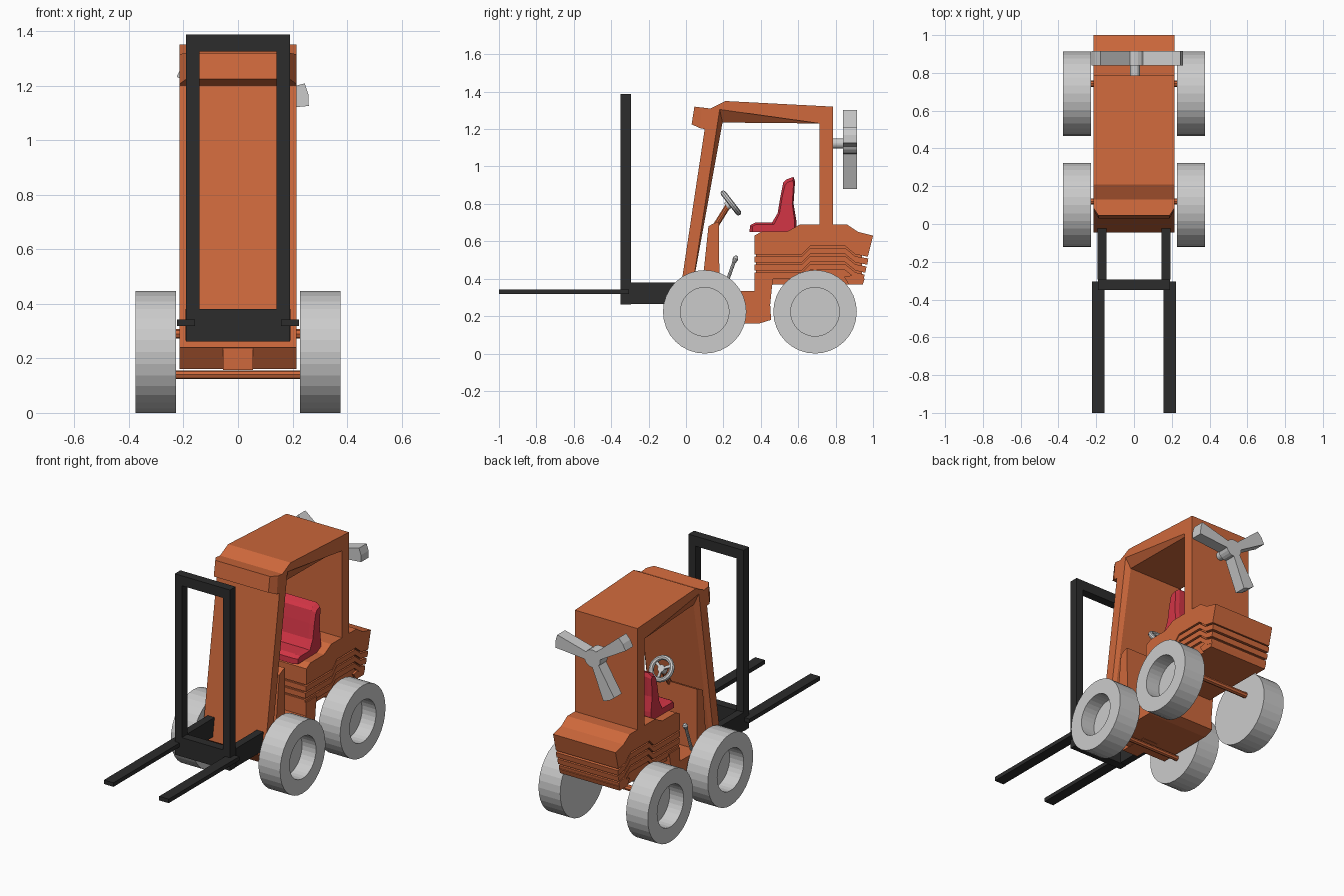
import bpy, bmesh, math
from mathutils import Matrix, Vector

if "Cube" in bpy.data.objects:
    bpy.data.objects.remove(bpy.data.objects["Cube"])


def material(name, rgb):
    m = bpy.data.materials.new(name)
    m.diffuse_color = (*rgb, 1)
    m.use_nodes = True
    m.node_tree.nodes["Principled BSDF"].inputs["Base Color"].default_value = m.diffuse_color
    return m


ORANGE = material("orange_paint", (0.62, 0.14, 0.045))
BLACK = material("black_steel", (0.025, 0.025, 0.025))
RED = material("red_vinyl", (0.65, 0.035, 0.06))


def finish(name, bm, mat=None):
    bmesh.ops.remove_doubles(bm, verts=bm.verts, dist=1e-5)
    bmesh.ops.recalc_face_normals(bm, faces=bm.faces)
    me = bpy.data.meshes.new(name)
    bm.to_mesh(me)
    bm.free()
    ob = bpy.data.objects.new(name, me)
    bpy.context.collection.objects.link(ob)
    if mat:
        me.materials.append(mat)
    return ob


def loft(name, stations, mat=None):
    """Skin through (x, [(y, z), ...]) side profiles and cap both ends."""
    bm = bmesh.new()
    rings = [[bm.verts.new((x, y, z)) for y, z in prof] for x, prof in stations]
    n = len(rings[0])
    for a, b in zip(rings, rings[1:]):
        for i in range(n):
            j = (i + 1) % n
            bm.faces.new((a[i], a[j], b[j], b[i]))
    bm.faces.new(rings[0])
    bm.faces.new(rings[-1])
    return finish(name, bm, mat)


def slab(name, half, prof, mat=None):
    return loft(name, [(-half, prof), (half, prof)], mat)


def box(name, lo, hi, mat=None):
    (x0, y0, z0), (x1, y1, z1) = lo, hi
    prof = [(y0, z0), (y1, z0), (y1, z1), (y0, z1)]
    return loft(name, [(x0, prof), (x1, prof)], mat)


def lathe(name, prof, matrix, n=32, mat=None):
    """Revolve (radius, height) points about local z."""
    bm = bmesh.new()
    rings = []
    for r, h in prof:
        rings.append([bm.verts.new((r * math.cos(2 * math.pi * i / n),
                                    r * math.sin(2 * math.pi * i / n), h))
                      for i in range(n if r else 1)])
    for a, b in zip(rings, rings[1:]):
        for i in range(n):
            j = (i + 1) % n
            f = [a[i % len(a)], a[j % len(a)], b[j % len(b)], b[i % len(b)]]
            bm.faces.new(list(dict.fromkeys(f)))
    bm.transform(matrix)
    return finish(name, bm, mat)


def rod(name, a, b, r, n=12, mat=None):
    a, b = Vector(a), Vector(b)
    d = b - a
    m = Matrix.Translation(a) @ d.to_track_quat('Z', 'Y').to_matrix().to_4x4()
    return lathe(name, [(0, 0), (r, 0), (r, d.length), (0, d.length)], m, n, mat)


# Wheels (dished on the outside) and axles
for s, side in ((1, "right"), (-1, "left")):
    for y, end in ((0.10, "front"), (0.69, "rear")):
        m = Matrix.Translation((0, y, 0.223)) @ Matrix.Rotation(s * math.pi / 2, 4, 'Y')
        lathe(f"{end}_{side}_wheel",
              [(0, .227), (.223, .227), (.223, .376), (.13, .376), (.13, .28), (0, .28)], m)
rod("front_axle", (-.26, .12, .14), (.26, .12, .14), .016, 8, ORANGE)
rod("rear_axle", (-.26, .743, .29), (.26, .743, .29), .018, 8, ORANGE)

# Cab shell: front panel, visor, roof and rear panel
edge = [(-.045, .24), (.10, 1.20), (.075, 1.205), (.085, 1.315), (.13, 1.31), (.21, 1.35),
        (.785, 1.32), (.785, .66), (.715, .66), (.715, 1.23), (.18, 1.305), (.025, .30), (.02, .24)]
mid = list(edge)
mid[2:4] = [(.03, 1.225), (.045, 1.32)]
mid[10] = (.195, 1.235)
loft("cab_shell", [(-.215, edge), (-.188, mid), (.188, mid), (.215, edge)], ORANGE)

# Chassis with floor and step up to the engine
slab("chassis", .214, [(-.04, .245), (-.02, .33), (.365, .335), (.365, .42), (.47, .42), (.46, .36),
                       (.45, .26), (.455, .18), (.39, .16), (.02, .16)], ORANGE)
box("gearbox", (-.055, -.035, .158), (.055, .15, .25), ORANGE)


# Engine cover: hood, inset core and ribbed layers that rise over the rear wheels
def wave(z, back):
    return [(.365, z), (.62, z), (.665, z + .045), (.85, z + .045), (.905, z), (back, z - .012)]


slab("hood", .215, [(.365, .63), (.405, .652), (.54, .652), (.61, .69), (.86, .69), (.92, .65), (1, .63)]
     + wave(.53, .972)[::-1], ORANGE)
slab("engine_core", .192, [(.375, .37), (.375, .60), (.94, .60), (.94, .40), (.87, .37)], ORANGE)
for i in range(3):
    z, back = .52 - .043 * i, .975 - .01 * i
    slab(f"engine_rib_{i + 1}", .213 - .003 * i,
         wave(z, back) + wave(z - .033, back - .006)[::-1], ORANGE)
slab("rear_bumper", .205, [(.87, .37), (.845, .41), (.90, .42), (.955, .40), (.945, .37)], ORANGE)

# Seat
pan = [(.34, .65), (.342, .685), (.37, .70), (.46, .70), (.49, .75), (.505, .84), (.52, .915), (.535, .93),
       (.575, .945), (.583, .92), (.575, .80), (.59, .71), (.59, .65)]
side = [(.355, .65), (.355, .68), (.375, .69), (.47, .69), (.50, .75), (.515, .84), (.53, .90), (.54, .915),
        (.57, .925), (.575, .91), (.568, .80), (.58, .71), (.58, .65)]
loft("seat", [(-.165, side), (-.14, pan), (.14, pan), (.165, side)], RED)

# Dashboard, steering column and wheel
slab("dashboard", .20, [(.08, .30), (.12, .68), (.145, .695), (.175, .705), (.18, .30)], ORANGE)
rod("steering_column", (0, .15, .67), (0, .225, .79), .016, 10, ORANGE)
tilt = Matrix.Translation((0, .24, .805)) @ Matrix.Rotation(-.91, 4, 'X')
ring = [(.066 + .015 * math.cos(a), .015 * math.sin(a)) for a in [i * math.pi / 4 for i in range(9)]]
lathe("steering_rim", ring, tilt, 24)
lathe("steering_hub", [(0, -.03), (.022, -.03), (.022, .008), (0, .008)], tilt, 16)
for k in range(3):
    spoke = box(f"steering_spoke_{k + 1}", (0, -.008, -.006), (.06, .008, .004))
    spoke.data.transform(tilt @ Matrix.Rotation(math.radians(90 + 120 * k), 4, 'Z'))

# Gear lever
rod("gear_lever", (-.18, .20, .33), (-.18, .257, .49), .009, 8)
m = Matrix.Translation((-.18, .263, .503)) @ Matrix.Rotation(-.4, 4, 'X')
lathe("gear_knob", [(0, -.025), (.010, -.02), (.016, .005), (.010, .018), (0, .022)], m, 10)

# Mast frame with carrier arms, and forks
box("mast_top", (-.19, -.35, 1.325), (.19, -.295, 1.387), BLACK)
box("mast_bottom", (-.19, -.35, .262), (.19, -.295, .38), BLACK)
for s, label in ((1, "right"), (-1, "left")):
    def bar(name, x0, x1, y0, y1, z0, z1):
        a, b = sorted((s * x0, s * x1))
        box(f"{name}_{label}", (a, y0, z0), (b, y1, z1), BLACK)
    bar("mast_post", .142, .19, -.35, -.295, .38, 1.325)
    bar("carrier_arm", .145, .192, -.295, -.02, .265, .38)
    bar("fork", .157, .223, -1.0, -.305, .318, .343)

# Rear fan: shaft, hub and three flared blades
C = Vector((.005, 0, 1.123))
rod("fan_shaft", (C.x, .78, C.z), (C.x, .85, C.z), .026, 16)
rod("fan_hub", (C.x, .84, C.z), (C.x, .915, C.z), .055, 20)
for k, deg in enumerate((10, 145, 243)):
    bm = bmesh.new()
    pts = [(.04, -.024), (.251, -.042), (.257, 0), (.251, .042), (.04, .024)]
    f = bm.faces.new([bm.verts.new((x, .84, z)) for x, z in pts])
    ext = bmesh.ops.extrude_face_region(bm, geom=[f])
    bmesh.ops.translate(bm, vec=(0, .075, 0),
                        verts=[g for g in ext['geom'] if isinstance(g, bmesh.types.BMVert)])
    bm.transform(Matrix.Translation(C) @ Matrix.Rotation(-math.radians(deg), 4, 'Y'))
    finish(f"fan_blade_{k + 1}", bm)
